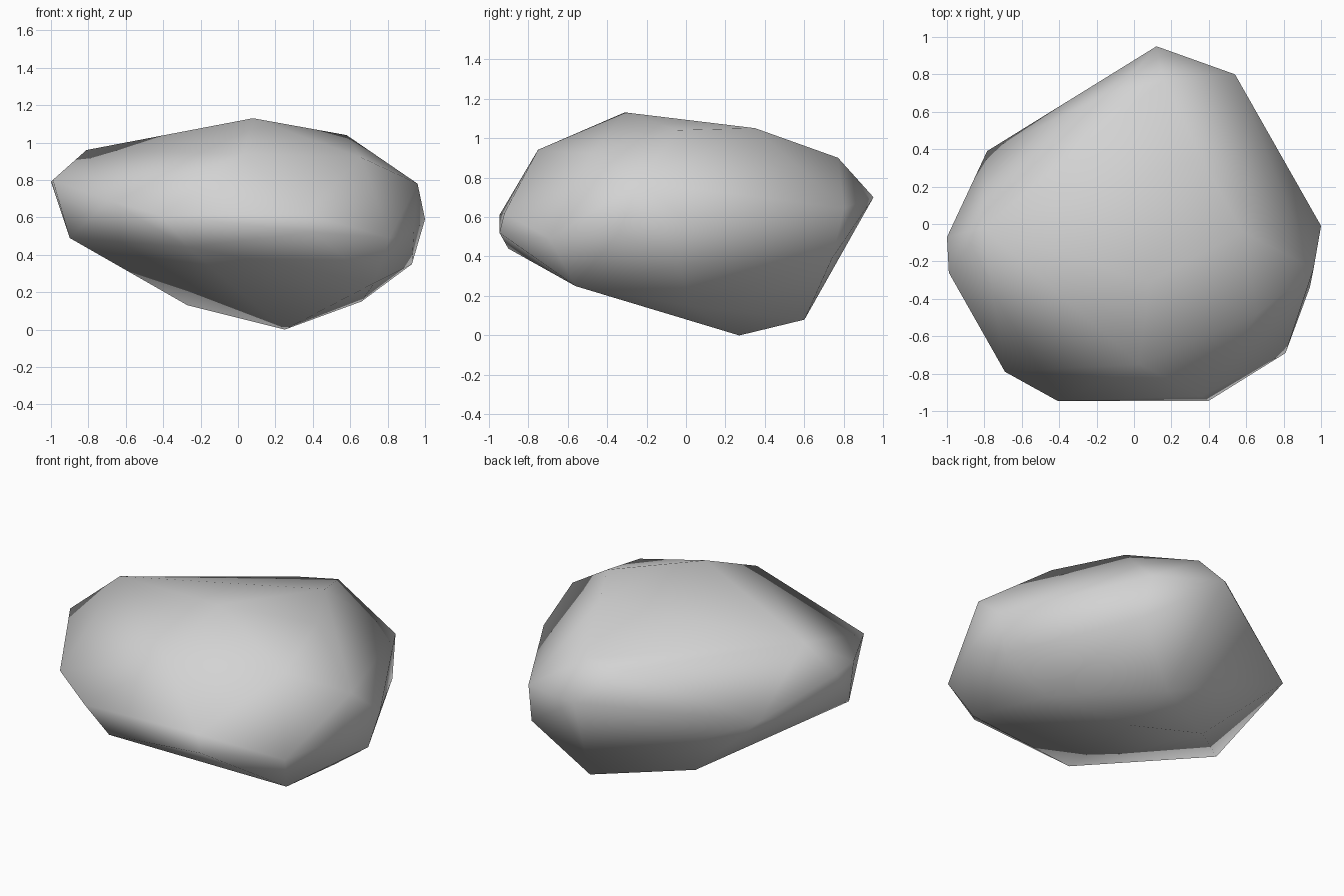
import bpy
import bmesh
from mathutils import Vector

default_cube = bpy.data.objects.get("Cube")
if default_cube:
    bpy.data.objects.remove(default_cube, do_unlink=True)


def make_material(name, colour):
    material = bpy.data.materials.new(name)
    material.use_nodes = True
    material.diffuse_color = colour
    shader = material.node_tree.nodes["Principled BSDF"]
    shader.inputs["Base Color"].default_value = colour
    shader.inputs["Roughness"].default_value = 0.9
    return material


# Corner points of the boulder, band by band from the ground up
underside = [(.25, .27, 0), (.25, .6, .08), (-.27, .29, .13), (.66, .02, .15)]
lower_band = [(.73, -.56, .25), (.93, -.03, .35), (.56, .74, .39),
              (-.27, -.9, .44), (-.9, -.34, .49)]
middle_band = [(.4, -.945, .52), (.94, -.34, .52), (1, -.01, .59),
               (.54, .8, .645), (.12, .95, .7), (-.785, .39, .61),
               (-.69, -.79, .69), (-.41, -.945, .61), (.36, -.92, .62),
               (.81, -.69, .49)]
upper_band = [(.96, -.24, .78), (-1, -.07, .79), (-.99, -.26, .8)]
crown = [(-.08, .72, .87), (.16, .77, .9), (.66, -.48, .92),
         (.03, -.75, .94), (-.81, -.02, .96), (.58, -.04, 1.04),
         (.36, .35, 1.05), (.08, -.31, 1.13)]


def build_boulder(name, bands, material):
    """Wrap all corner points in a faceted skin and shade it softly."""
    bm = bmesh.new()
    for band in bands:
        for corner in band:
            bm.verts.new(Vector(corner))
    hull = bmesh.ops.convex_hull(bm, input=list(bm.verts))
    unused = {item for key in ("geom_interior", "geom_unused")
              for item in hull[key] if isinstance(item, bmesh.types.BMVert)}
    bmesh.ops.delete(bm, geom=list(unused), context="VERTS")
    bmesh.ops.recalc_face_normals(bm, faces=list(bm.faces))
    for face in bm.faces:
        face.smooth = True
    mesh = bpy.data.meshes.new(name)
    bm.to_mesh(mesh)
    bm.free()
    mesh.materials.append(material)
    boulder = bpy.data.objects.new(name, mesh)
    bpy.context.collection.objects.link(boulder)
    return boulder


stone_grey = make_material("stone grey", (0.65, 0.65, 0.65, 1))
build_boulder("boulder", [underside, lower_band, middle_band, upper_band, crown],
              stone_grey)
